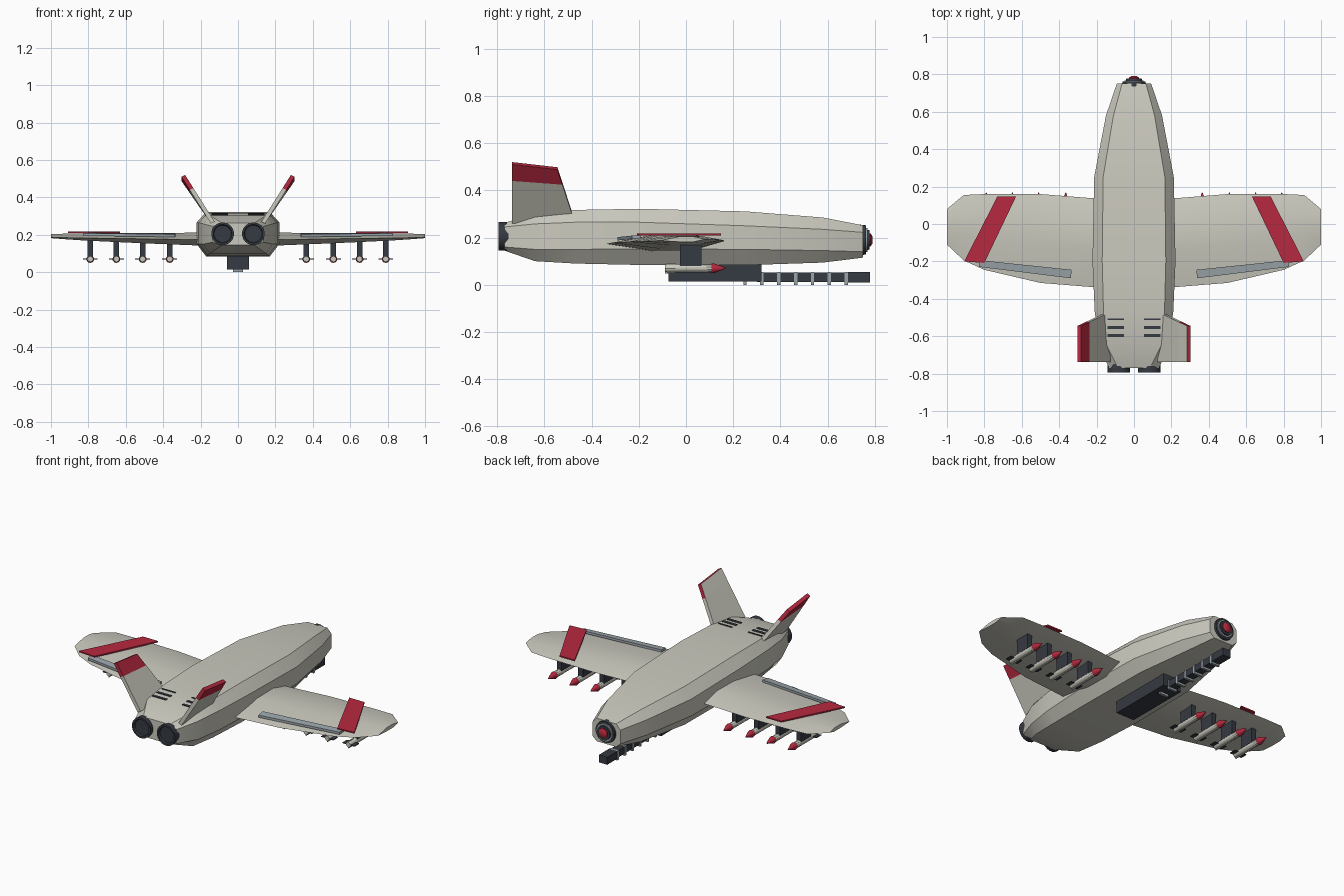
import bpy, bmesh, math
from mathutils import Vector

if "Cube" in bpy.data.objects:
    bpy.data.objects.remove(bpy.data.objects["Cube"])


def material(name, rgb):
    m = bpy.data.materials.new(name)
    m.diffuse_color = (*rgb, 1)
    m.use_nodes = True
    m.node_tree.nodes["Principled BSDF"].inputs["Base Color"].default_value = m.diffuse_color
    return m


HULL = material("warm grey", (0.60, 0.59, 0.52))
RED = material("signal red", (0.47, 0.022, 0.05))
DARK = material("charcoal", (0.036, 0.043, 0.054))
STEEL = material("blue grey", (0.33, 0.38, 0.41))


def finish(name, bm, mats, smooth=None):
    bmesh.ops.recalc_face_normals(bm, faces=bm.faces[:])
    me = bpy.data.meshes.new(name)
    bm.to_mesh(me)
    bm.free()
    for m in mats:
        me.materials.append(m)
    ob = bpy.data.objects.new(name, me)
    bpy.context.collection.objects.link(ob)
    if smooth:
        bpy.ops.object.select_all(action='DESELECT')
        bpy.context.view_layer.objects.active = ob
        ob.select_set(True)
        bpy.ops.object.shade_smooth_by_angle(angle=math.radians(smooth))
    return ob


def loft(name, rings, mat, smooth=None):
    """Skin a list of equal-length closed rings and cap both ends."""
    bm = bmesh.new()
    vs = [[bm.verts.new(p) for p in r] for r in rings]
    n = len(vs[0])
    for a, b in zip(vs, vs[1:]):
        for i in range(n):
            j = (i + 1) % n
            bm.faces.new((a[i], a[j], b[j], b[i]))
    bm.faces.new(vs[0])
    bm.faces.new(vs[-1])
    return finish(name, bm, [mat], smooth)


def box(name, x, y, z, mat):
    rings = [[(x[0], v, z[0]), (x[1], v, z[0]), (x[1], v, z[1]), (x[0], v, z[1])] for v in y]
    return loft(name, rings, mat)


def lathe(name, cx, cz, profile, mat, n=16):
    """Turned part along y; profile is (y, radius)."""
    rings = [[(cx + r * math.cos(2 * math.pi * (i + .5) / n), y,
               cz + r * math.sin(2 * math.pi * (i + .5) / n)) for i in range(n)] for y, r in profile]
    return loft(name, rings, mat, 35)


def plate(name, outline, z, mat):
    """Horizontal sheet from (x, y) points between two heights."""
    return loft(name, [[(x, y, h) for x, y in outline] for h in z], mat)


# Fuselage: y, half width, top half width, bottom z, lower z, upper z, top z
stations = [(-.77, .135, .085, .145, .16, .245, .262),
            (-.64, .185, .150, .100, .150, .258, .302),
            (-.47, .210, .163, .090, .150, .265, .317),
            (-.20, .222, .170, .084, .152, .265, .322),
            (.25, .213, .165, .083, .150, .250, .311),
            (.58, .150, .110, .094, .145, .235, .285),
            (.75, .092, .064, .115, .140, .222, .252)]
rings = []
for y, w, t, z0, z1, z2, z3 in stations:
    half = [(t, z0), (w, z1), (w, z2), (t, z3)]
    rings.append([(x, y, z) for x, z in half] + [(-x, y, z) for x, z in reversed(half)])
loft("fuselage", rings, HULL, 25)

# Nose sensor: stepped turned rings
for name, y0, y1, r, m in [("nose_collar", .735, .762, .066, DARK),
                           ("nose_ring", .75, .768, .054, STEEL),
                           ("nose_socket", .75, .777, .044, DARK)]:
    lathe(name, 0, .19, [(y0, r), (y1, r * .95)], m, 20)
lathe("nose_eye", 0, .19, [(.76, .03), (.782, .028), (.79, .016)], RED, 20)

# Gun housing, barrel, clamps and muzzle
box("gun_housing", (-.06, .06), (-.075, .32), (.013, .095), DARK)
box("gun_barrel", (-.024, .024), (.30, .70), (.012, .052), DARK)
box("gun_muzzle", (-.027, .027), (.685, .78), (.010, .055), DARK)
for i in range(7):
    y = .25 + i * .0715
    box("gun_clamp", (-.028, .028), (y - .007, y + .007), (.0, .054), STEEL)

for s in (-1, 1):
    side = "left" if s < 0 else "right"

    # Wing: x, leading y, trailing y, top z, bottom z, edge z
    ribs = [(.15, .135, -.342, .212, .140, .178), (.25, .140, -.335, .211, .144, .180),
            (.50, .160, -.315, .209, .154, .184), (.80, .160, -.245, .207, .168, .188),
            (.91, .155, -.195, .206, .175, .190), (1.0, .080, -.110, .204, .182, .193)]
    rings = []
    for x, f, b, zt, zb, ze in ribs:
        c = f - b
        rings.append([(s * x, f, ze), (s * x, f - .25 * c, zt), (s * x, b + .42 * c, zt),
                      (s * x, b, ze - .006), (s * x, b + .42 * c, zb), (s * x, f - .25 * c, zb)])
    loft(side + "_wing", rings, HULL, 25)

    # Wing stripe and flap
    plate(side + "_wing_stripe", [(s * x, y) for x, y in
          [(.63, .148), (.73, .148), (.908, -.200), (.80, -.208)]], (.209, .217), RED)
    flap = [(.333, -.245), (.83, -.193), (.83, -.229), (.338, -.290)]
    loft(side + "_flap", [[(s * x, y, h + (y + .25) * .1) for x, y in flap]
                          for h in (.192, .206)], STEEL)

    # Canted tail fin, split at the painted tip
    def fin_point(t, k, off):
        y = (-.738, -.47 - .075 * t)[k]
        drop = .022 * t if k else 0
        return (s * (.135 + .158 * t + off), y, .265 + .25 * t - drop - off * .5)
    rings = [[fin_point(t, 0, -.010), fin_point(t, 1, -.010),
              fin_point(t, 1, .010), fin_point(t, 0, .010)] for t in (0, .72, 1)]
    fin = loft(side + "_tail_fin", rings, HULL)
    fin.data.materials.append(RED)
    for p in fin.data.polygons:
        inner_right = s > 0 and p.normal.x < -.5
        if p.center.z > .45 and not inner_right:
            p.material_index = 1

    # Engine nozzle
    lathe(side + "_engine", s * .082, .205,
          [(-.70, .055), (-.755, .061), (-.795, .061), (-.795, .050), (-.785, .046)], DARK, 20)

    # Top vents
    for y, h in ((-.51, .004), (-.553, .008), (-.596, .008)):
        top = .302 + (y + .64) * .088
        box(side + "_vent", sorted((s * .053, s * .143)), (y - h, y + h), (top - .01, top + .004), DARK)

    # Underwing missiles on pylons
    for x in (.365, .51, .65, .79):
        cx = s * x
        box(side + "_pylon", (cx - .015, cx + .015), (-.025, .065), (.08, .172), DARK)
        lathe(side + "_missile_body", cx, .07, [(-.09, .015), (-.08, .018), (.115, .018)], HULL, 10)
        lathe(side + "_missile_tip", cx, .07, [(.108, .021), (.118, .021), (.168, .002)], RED, 10)
        box(side + "_missile_fins", (cx - .04, cx + .04), (-.088, -.045), (.068, .072), DARK)
        box(side + "_missile_rudder", (cx - .002, cx + .002), (-.088, -.045), (.048, .092), HULL)
